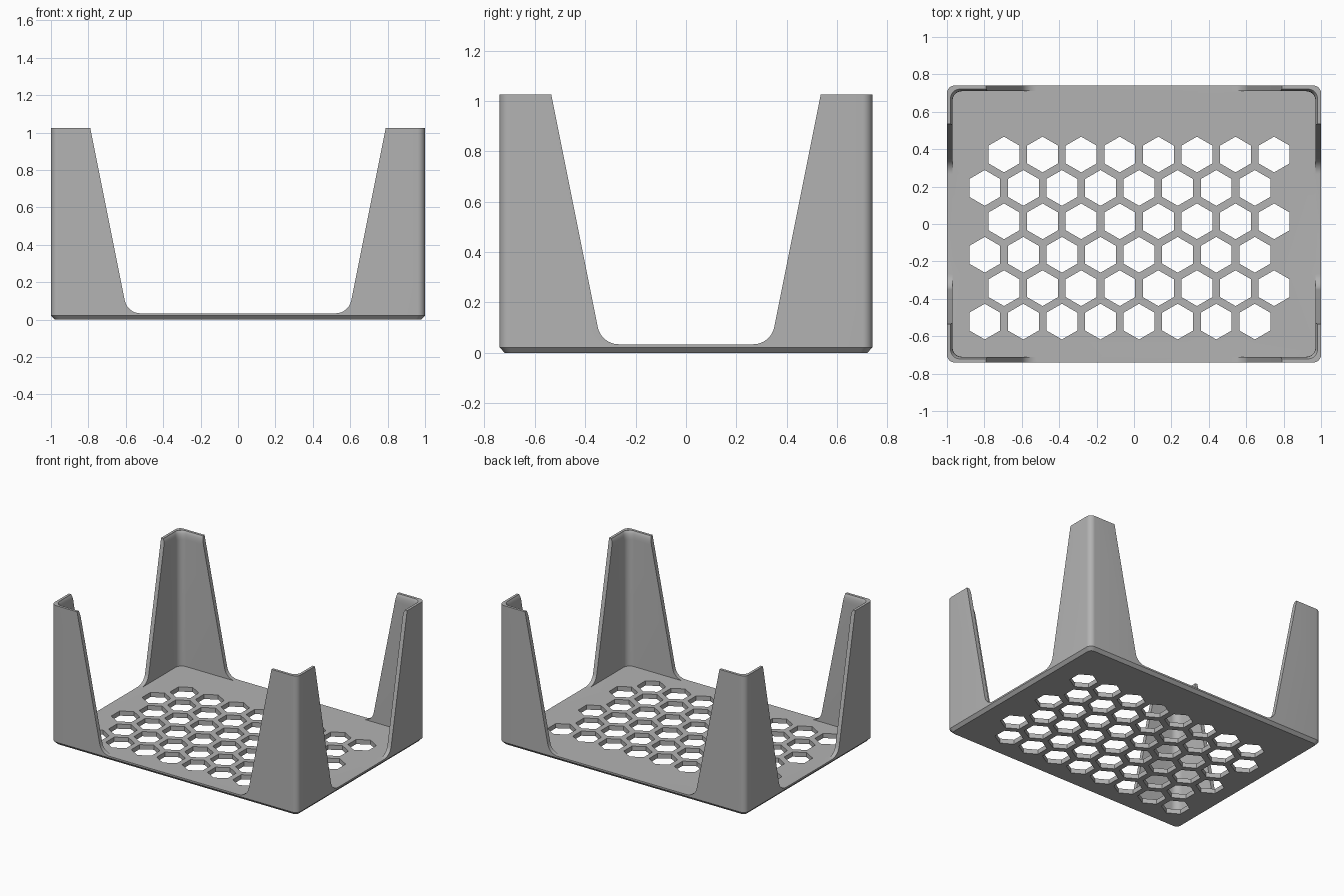
import bpy, bmesh, math
from mathutils import Vector

if "Cube" in bpy.data.objects:
    bpy.data.objects.remove(bpy.data.objects["Cube"])

HX, HY, TOP, FLOOR = 1.0, 0.74, 1.025, 0.034

grey = bpy.data.materials.new("plain grey")
grey.diffuse_color = (0.45, 0.45, 0.45, 1)
grey.use_nodes = True
grey.node_tree.nodes["Principled BSDF"].inputs["Base Color"].default_value = grey.diffuse_color


def rounded_rect(inset, radius, z, steps=8):
    """Ring of points round the tray outline, moved in by inset."""
    x, y = HX - inset - radius, HY - inset - radius
    pts = []
    for k, (sx, sy) in enumerate(((1, 1), (-1, 1), (-1, -1), (1, -1))):
        for i in range(steps + 1):
            a = math.pi / 2 * (k + i / steps)
            pts.append((sx * x + radius * math.cos(a), sy * y + radius * math.sin(a), z))
    return pts


def loft(bm, rings):
    """Closed solid through rings of equal point count."""
    loops = [[bm.verts.new(p) for p in r] for r in rings]
    n = len(loops[0])
    for a, b in zip(loops, loops[1:]):
        for i in range(n):
            j = (i + 1) % n
            bm.faces.new((a[i], a[j], b[j], b[i]))
    bm.faces.new(loops[0][::-1])
    bm.faces.new(loops[-1])


def make(name, solids):
    bm = bmesh.new()
    for rings in solids:
        loft(bm, rings)
    bmesh.ops.recalc_face_normals(bm, faces=bm.faces)
    me = bpy.data.meshes.new(name)
    bm.to_mesh(me)
    bm.free()
    me.materials.append(grey)
    ob = bpy.data.objects.new(name, me)
    bpy.context.collection.objects.link(ob)
    return ob


def notch_profile(half_top, radius=0.085, steps=8):
    """Flaring opening with rounded lower corners, as (across, z) points."""
    slope = 0.2
    half_low = half_top - slope * (TOP - FLOOR)
    side = Vector((slope, 1)).normalized()
    # fillet centre sits one radius from both the floor and the sloped side
    cz = FLOOR + radius
    cx = half_low + slope * radius - radius / side.y
    end = -math.atan2(side.x, side.y)
    right = []
    for i in range(steps + 1):
        a = -math.pi / 2 + (end + math.pi / 2) * i / steps
        right.append((cx + radius * math.cos(a), cz + radius * math.sin(a)))
    right.append((half_top + slope * 0.2, TOP + 0.2))
    return right + [(-u, z) for u, z in reversed(right)]


# Tray block with a chamfered underside
tray = make("corner_post_tray", [[
    rounded_rect(0.02, 0.03, 0), rounded_rect(0, 0.04, 0.022), rounded_rect(0, 0.04, TOP)]])

# Hollow inside, thinning to a narrow lip at the top of the posts
lip = [rounded_rect(0.03 - 0.015 * (1 - math.cos(t)), 0.05, 0.965 + 0.06 * math.sin(t))
       for t in (math.pi / 2 * i / 6 for i in range(6))]
cavity = make("cavity_cutter", [[rounded_rect(0.03, 0.05, FLOOR)] + lip
                                + [rounded_rect(0.015, 0.05, TOP + 0.1)]])

# Openings through the front/back and the two ends
long_notch = make("long_side_cutter", [[
    [(u, y, z) for u, z in notch_profile(0.79)] for y in (-1.2, 1.2)]])
short_notch = make("short_side_cutter", [[
    [(x, u, z) for u, z in notch_profile(0.535)] for x in (-1.4, 1.4)]])

# Staggered honeycomb of holes in the floor
PITCH, R = 0.2063, 0.0955
holes = []
for row in range(6):
    for col in range(8):
        cx = (-0.798 if row % 2 else -0.695) + col * PITCH
        cy = 0.3715 - row * PITCH * math.sqrt(3) / 2
        holes.append([[(cx + R * math.sin(math.pi / 3 * k), cy + R * math.cos(math.pi / 3 * k), z)
                       for k in range(6)] for z in (-0.1, 0.2)])
hex_holes = make("hex_hole_cutter", holes)

# Cut everything and keep only the finished tray
cutters = (cavity, long_notch, short_notch, hex_holes)
for c in cutters:
    m = tray.modifiers.new(c.name, 'BOOLEAN')
    m.operation, m.solver, m.object = 'DIFFERENCE', 'EXACT', c
bpy.context.view_layer.update()
done = bpy.data.meshes.new_from_object(tray.evaluated_get(bpy.context.evaluated_depsgraph_get()))
tray.modifiers.clear()
tray.data = done
for c in cutters:
    bpy.data.objects.remove(c)

bpy.context.view_layer.objects.active = tray
tray.select_set(True)
bpy.ops.object.shade_smooth_by_angle(angle=math.radians(30))
